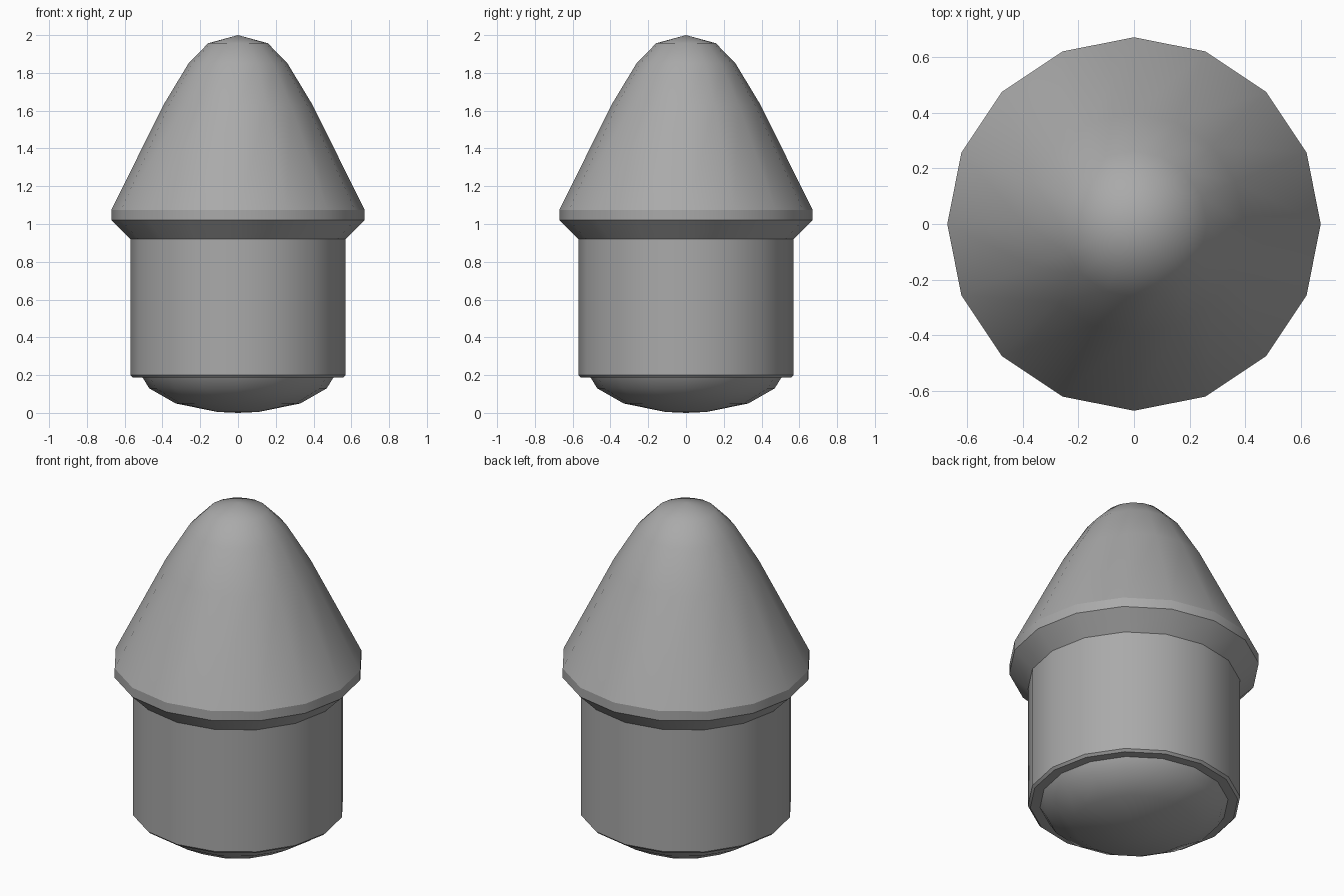
import bpy, bmesh, math

cube = bpy.data.objects.get("Cube")
if cube:
    bpy.data.objects.remove(cube, do_unlink=True)

SIDES = 16
GREY = (0.4, 0.4, 0.4, 1.0)

mat = bpy.data.materials.new("plain grey")
mat.use_nodes = True
mat.diffuse_color = GREY
mat.node_tree.nodes["Principled BSDF"].inputs["Base Color"].default_value = GREY


def lathe(name, profile, sharp=()):
    """Turn an (r, z) profile, listed bottom to top, around z.
    Rings whose index is in sharp get hard edges; r = 0 makes a pole."""
    bm = bmesh.new()
    rings = []
    for r, z in profile:
        if r == 0:
            rings.append([bm.verts.new((0, 0, z))] * SIDES)
        else:
            rings.append([bm.verts.new((r * math.cos(math.tau * k / SIDES),
                                        r * math.sin(math.tau * k / SIDES), z))
                          for k in range(SIDES)])
    for low, high in zip(rings, rings[1:]):
        for k in range(SIDES):
            n = (k + 1) % SIDES
            corners = dict.fromkeys((low[k], low[n], high[n], high[k]))
            bm.faces.new(list(corners)).smooth = True
    for i in sharp:
        for k in range(SIDES):
            edge = bm.edges.get((rings[i][k], rings[i][(k + 1) % SIDES]))
            edge.smooth = False
    mesh = bpy.data.meshes.new(name)
    bm.to_mesh(mesh)
    bm.free()
    mesh.materials.append(mat)
    obj = bpy.data.objects.new(name, mesh)
    bpy.context.collection.objects.link(obj)
    return obj


# Shallow rounded underside
lathe("bottom_dome", [(0, 0), (0.11, 0.005), (0.33, 0.05), (0.47, 0.13), (0.505, 0.187)])

# Straight shank with a small chamfer and flat ledge at its foot
lathe("shank", [(0.505, 0.187), (0.557, 0.187), (0.57, 0.2), (0.57, 0.92)], sharp=(1, 2))

# Overhanging rounded nose with a flared collar and narrow rim
lathe("nose", [(0.57, 0.92), (0.67, 1.02), (0.67, 1.075), (0.395, 1.63),
               (0.262, 1.85), (0.158, 1.957), (0, 2.0)], sharp=(1, 2))
